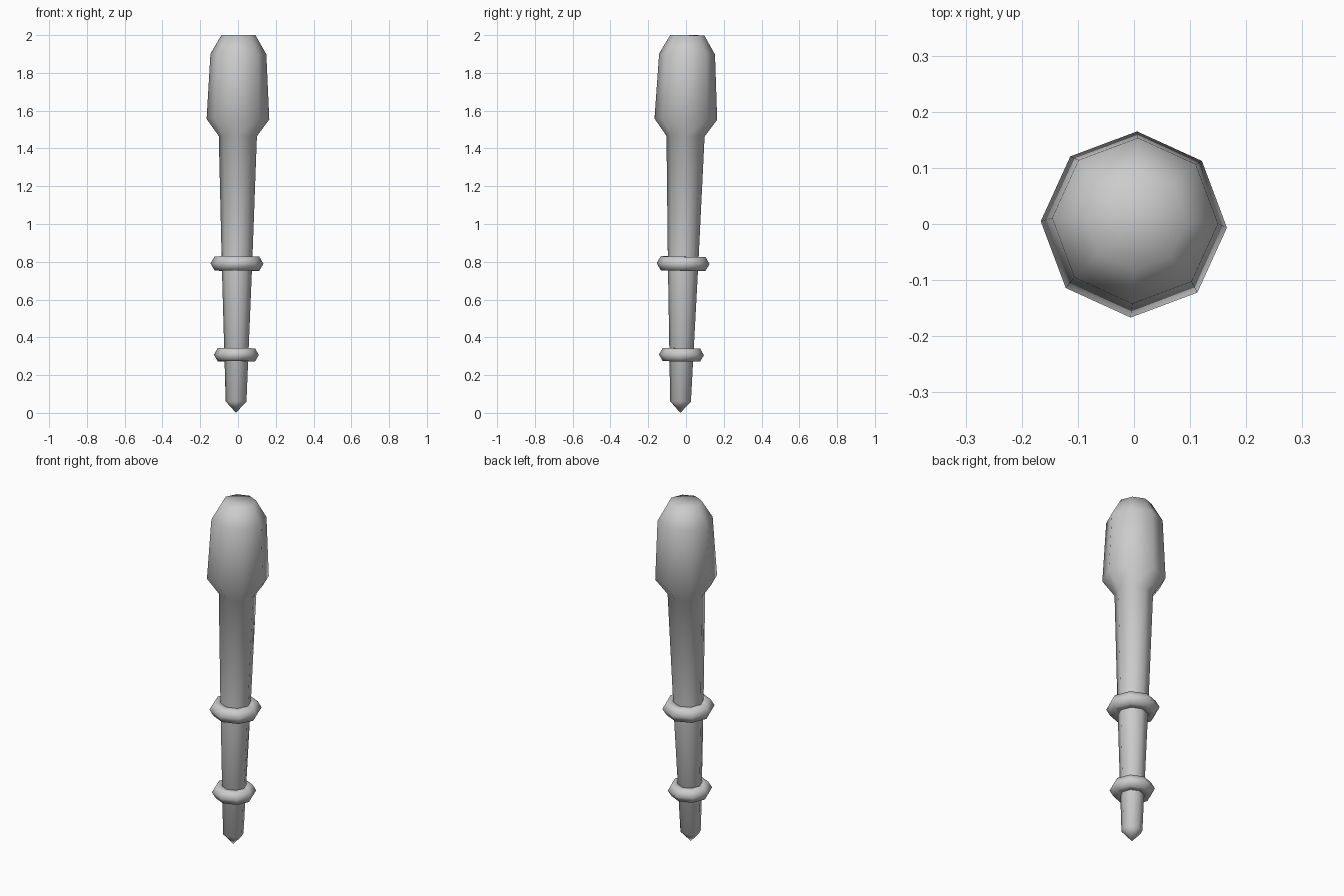
import bpy, bmesh, math

cube = bpy.data.objects.get("Cube")
if cube:
    bpy.data.objects.remove(cube, do_unlink=True)

SIDES = 8
PIVOT = 1.6                                     # height the slight lean turns about
LEAN = (-0.019, 0.006, math.radians(-2))

grey = bpy.data.materials.new("plain_grey")
grey.use_nodes = True
colour = (0.6, 0.6, 0.6, 1)
grey.diffuse_color = colour
grey.node_tree.nodes["Principled BSDF"].inputs["Base Color"].default_value = colour


def lathe(name, profile, closed=False):
    """Turn (radius, height) points about the axis; zero radius makes a pole."""
    bm = bmesh.new()
    rings = []
    for r, z in profile:
        if r == 0:
            rings.append([bm.verts.new((0, 0, z - PIVOT))] * SIDES)
            continue
        angles = [math.tau * i / SIDES for i in range(SIDES)]
        rings.append([bm.verts.new((r * math.cos(a), r * math.sin(a), z - PIVOT))
                      for a in angles])
    pairs = list(zip(rings, rings[1:]))
    if closed:
        pairs.append((rings[-1], rings[0]))
    for low, high in pairs:
        for i in range(SIDES):
            j = (i + 1) % SIDES
            corners = dict.fromkeys((low[i], low[j], high[j], high[i]))
            bm.faces.new(list(corners)).smooth = True
    bmesh.ops.recalc_face_normals(bm, faces=bm.faces)
    mesh = bpy.data.meshes.new(name)
    bm.to_mesh(mesh)
    bm.free()
    mesh.materials.append(grey)
    obj = bpy.data.objects.new(name, mesh)
    obj.location.z = PIVOT
    obj.rotation_euler = LEAN
    bpy.context.collection.objects.link(obj)
    return obj


def collar(name, height, major, minor):
    """Ring with a hexagonal section."""
    section = [(major + minor * math.cos(math.tau * k / 6),
                height + minor * math.sin(math.tau * k / 6)) for k in range(6)]
    return lathe(name, section, closed=True)


# Pointed shaft swelling into the heavy head
lathe("club_body", [(0, 0), (0.055, 0.06), (0.081, 0.8), (0.101, 1.465),
                    (0.166, 1.555), (0.148, 1.9), (0.09, 2.0), (0, 2.0)])

# Two collars around the shaft
collar("upper_collar", 0.79, 0.097, 0.043)
collar("lower_collar", 0.307, 0.079, 0.04)
